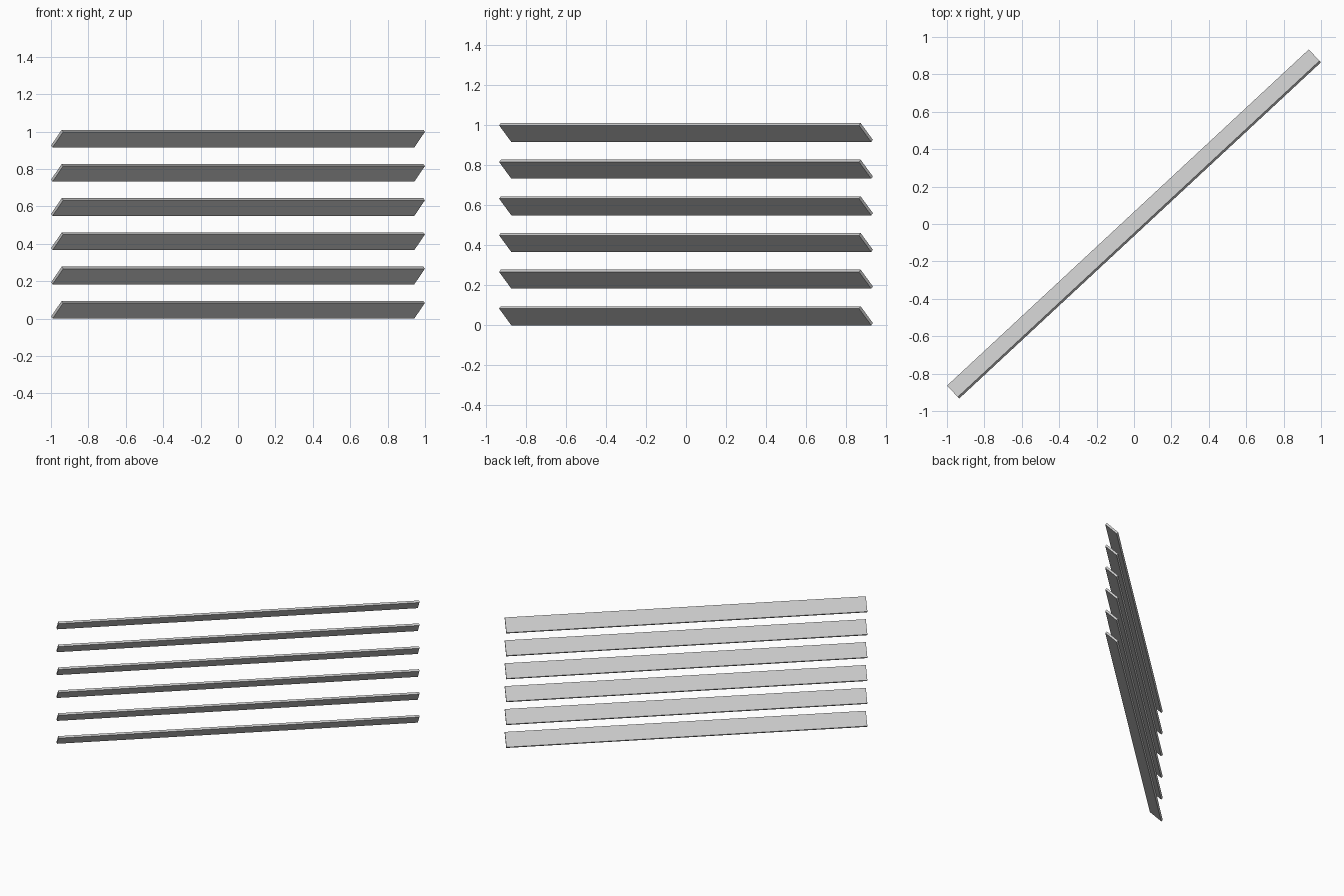
import bpy
from math import radians
from mathutils import Matrix

cube = bpy.data.objects.get("Cube")
if cube:
    bpy.data.objects.remove(cube, do_unlink=True)

SLATS = 6
LENGTH, DEPTH, THICKNESS = 2.64, 0.118, 0.016
PITCH, FIRST = 0.183, 0.047
TURN, TILT = radians(42.9), radians(-45)

# Single grey finish
grey = bpy.data.materials.new("slat_grey")
grey.use_nodes = True
colour = (0.6, 0.6, 0.6, 1)
grey.diffuse_color = colour
grey.node_tree.nodes["Principled BSDF"].inputs["Base Color"].default_value = colour

# Stack of tilted louvre slats, front edge raised
for i in range(SLATS):
    bpy.ops.mesh.primitive_cube_add(size=1)
    slat = bpy.context.object
    slat.name = f"louvre_slat_{i + 1}"
    slat.data.name = slat.name
    slat.data.transform(Matrix.Diagonal((LENGTH, DEPTH, THICKNESS, 1)))
    slat.rotation_euler = (TILT, 0, TURN)
    slat.location.z = FIRST + i * PITCH
    slat.data.materials.append(grey)
